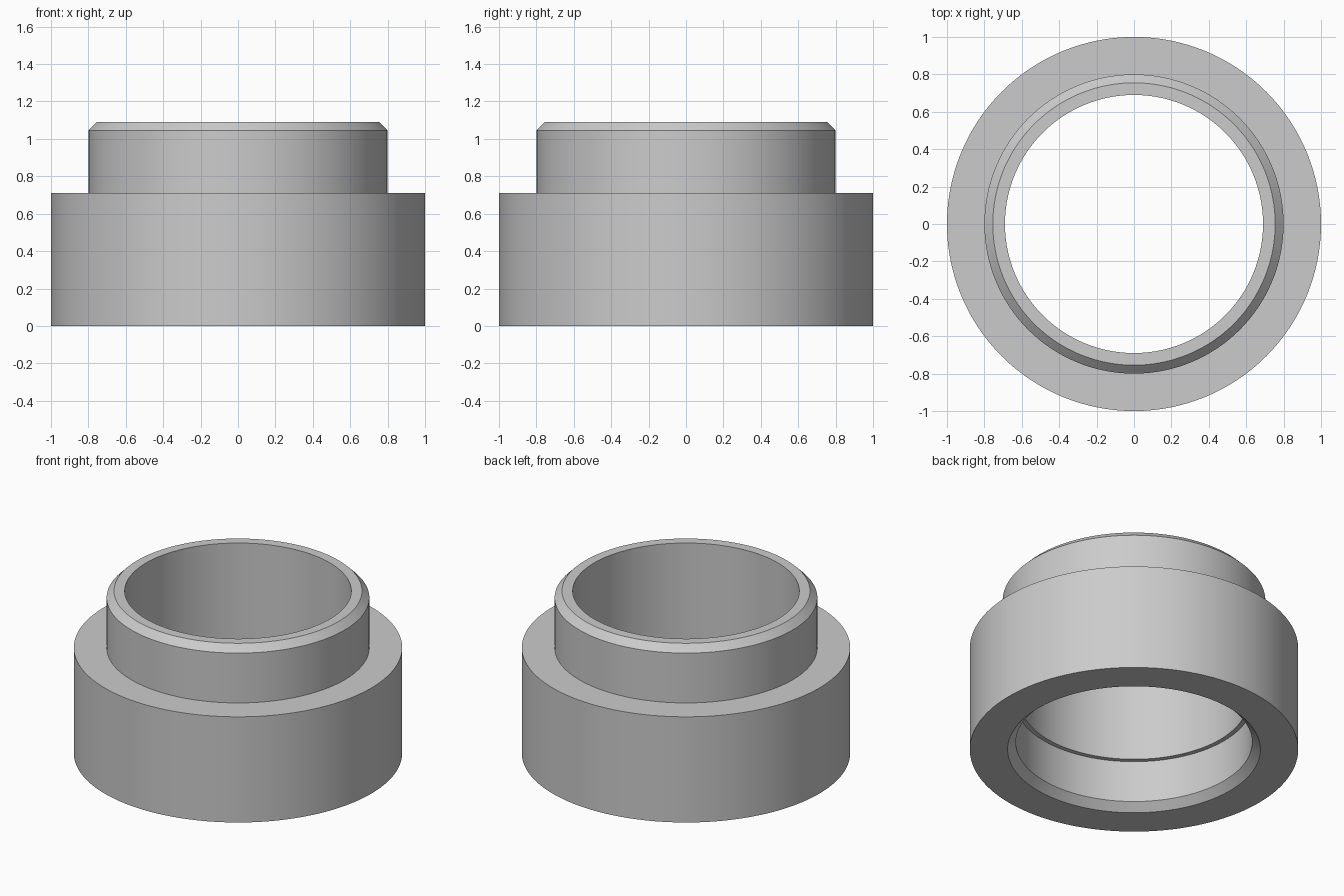
import bpy, bmesh, math

if "Cube" in bpy.data.objects:
    bpy.data.objects.remove(bpy.data.objects["Cube"], do_unlink=True)

SEGMENTS = 128

# Plain grey metal
metal = bpy.data.materials.new("grey_metal")
metal.use_nodes = True
grey = (0.6, 0.6, 0.6, 1.0)
metal.diffuse_color = grey
metal.node_tree.nodes["Principled BSDF"].inputs["Base Color"].default_value = grey


def lathe(name, profile, material):
    """Spin a closed (radius, z) profile around the z axis."""
    bm = bmesh.new()
    verts = [bm.verts.new((r, 0, z)) for r, z in profile]
    edges = [bm.edges.new((a, b)) for a, b in zip(verts, verts[1:] + verts[:1])]
    bmesh.ops.spin(bm, geom=verts + edges, cent=(0, 0, 0), axis=(0, 0, 1),
                   angle=math.tau, steps=SEGMENTS, use_merge=True)
    bmesh.ops.remove_doubles(bm, verts=bm.verts, dist=1e-5)
    bmesh.ops.recalc_face_normals(bm, faces=bm.faces)
    mesh = bpy.data.meshes.new(name)
    bm.to_mesh(mesh)
    bm.free()
    mesh.materials.append(material)
    obj = bpy.data.objects.new(name, mesh)
    bpy.context.collection.objects.link(obj)
    bpy.ops.object.select_all(action='DESELECT')
    obj.select_set(True)
    bpy.context.view_layer.objects.active = obj
    bpy.ops.object.shade_smooth_by_angle(angle=math.radians(30))
    return obj


# Stepped collar: wide base, narrow chamfered neck, counterbored hole
lathe("stepped_collar", [
    (0.77, 0.0), (1.0, 0.0), (1.0, 0.71),        # base flange
    (0.80, 0.71), (0.80, 1.045), (0.755, 1.09),  # neck and outer chamfer
    (0.69, 1.09), (0.69, 0.33),                  # bore
    (0.72, 0.33), (0.72, 0.05),                  # counterbore and lead-in chamfer
], metal)
